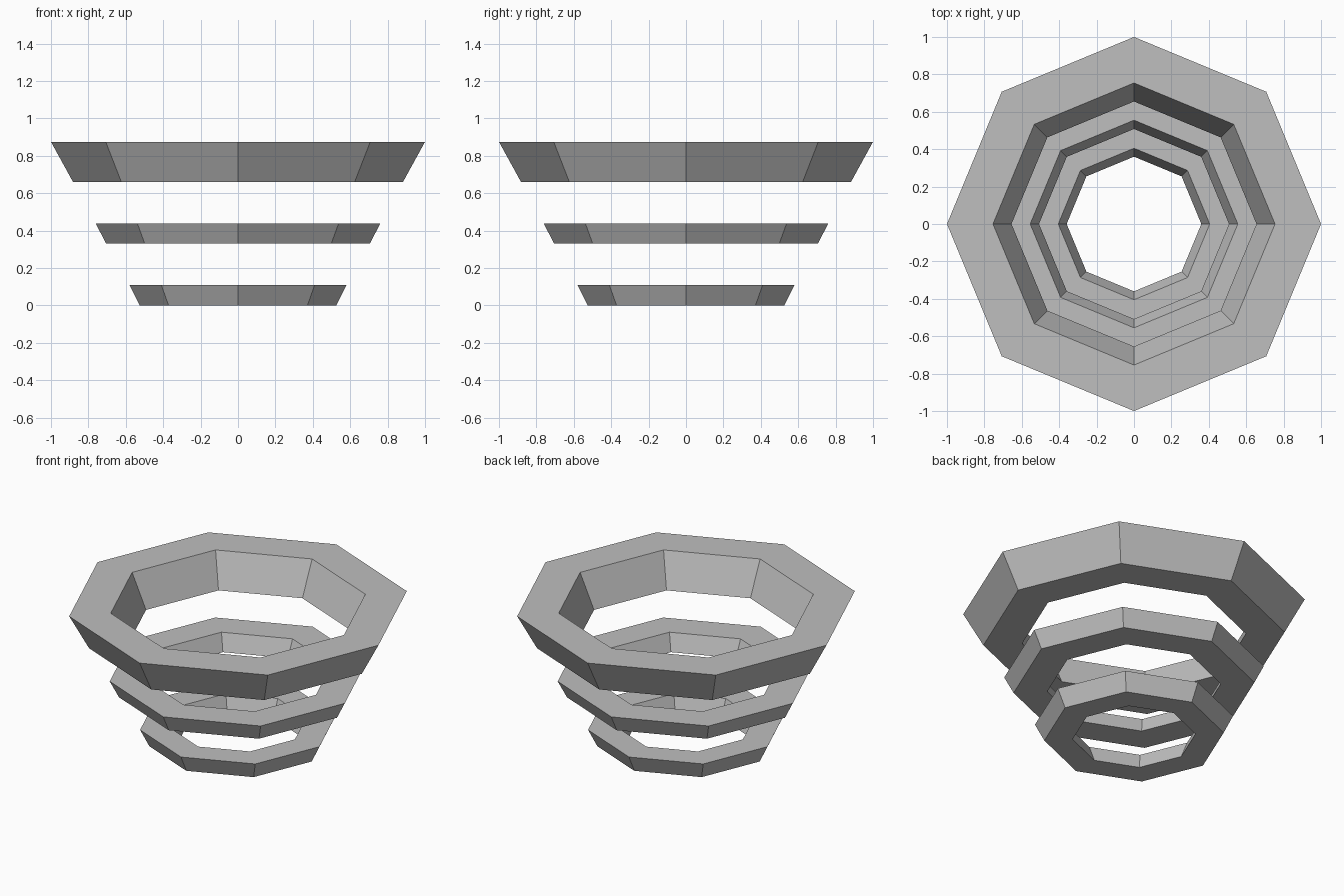
import bpy
import bmesh
from math import cos, sin, tau

SIDES = 8

default = bpy.data.objects.get("Cube")
if default:
    bpy.data.objects.remove(default, do_unlink=True)

# Single flat grey
grey = bpy.data.materials.new("plain grey")
grey.use_nodes = True
colour = (0.52, 0.52, 0.52, 1)
grey.diffuse_color = colour
grey.node_tree.nodes["Principled BSDF"].inputs["Base Color"].default_value = colour


def flared_ring(name, profile):
    """Sweep a closed (radius, height) profile around z as an octagon."""
    bm = bmesh.new()
    loops = [[bm.verts.new((r * cos(tau * i / SIDES), r * sin(tau * i / SIDES), z))
              for r, z in profile] for i in range(SIDES)]
    n = len(profile)
    for i in range(SIDES):
        a, b = loops[i], loops[(i + 1) % SIDES]
        for j in range(n):
            k = (j + 1) % n
            bm.faces.new((a[j], b[j], b[k], a[k]))
    bmesh.ops.recalc_face_normals(bm, faces=bm.faces)
    mesh = bpy.data.meshes.new(name)
    bm.to_mesh(mesh)
    bm.free()
    mesh.materials.append(grey)
    bpy.context.collection.objects.link(bpy.data.objects.new(name, mesh))


# Three separate tiers, widening upwards
flared_ring("lower_ring", [(0.525, 0), (0.58, 0.11), (0.405, 0.11), (0.36, 0)])
flared_ring("middle_ring", [(0.705, 0.33), (0.76, 0.437), (0.555, 0.437), (0.508, 0.33)])
flared_ring("upper_ring", [(0.882, 0.66), (1.0, 0.875), (0.754, 0.875), (0.655, 0.66)])
